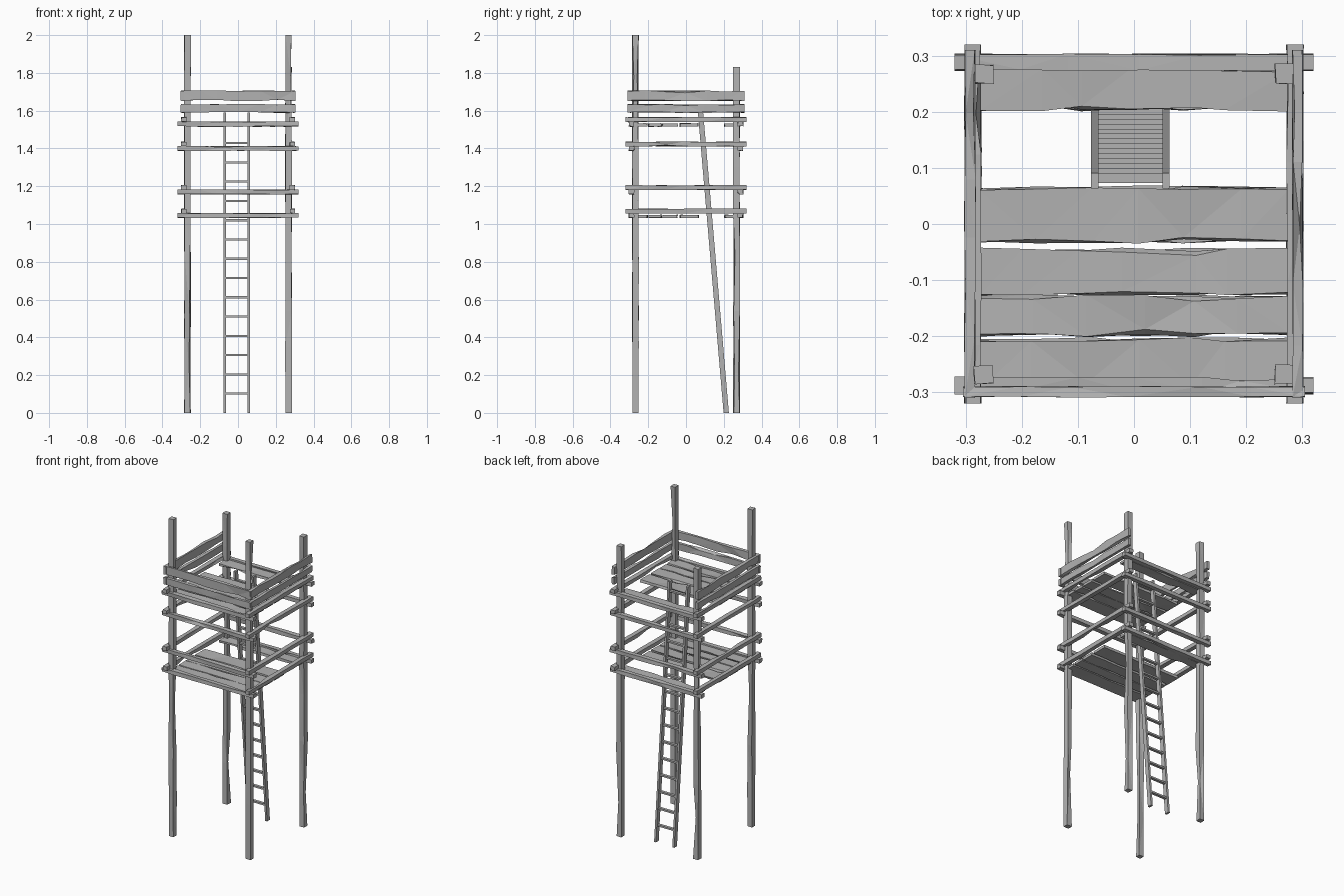
import bpy, bmesh, random
from mathutils import Vector

random.seed(4)
cube = bpy.data.objects.get("Cube")
if cube:
    bpy.data.objects.remove(cube, do_unlink=True)

wood = bpy.data.materials.new("weathered grey wood")
wood.use_nodes = True
GREY = (0.45, 0.45, 0.45, 1)
wood.diffuse_color = GREY
wood.node_tree.nodes["Principled BSDF"].inputs["Base Color"].default_value = GREY


def beam(name, centre, size, cuts=0, wobble=0.0, chips=0, shear=0.0):
    """Box cut along its longest side, with rough hewn edges and a few chips."""
    bm = bmesh.new()
    bmesh.ops.create_cube(bm, size=1)
    bmesh.ops.scale(bm, vec=size, verts=bm.verts)
    axis = max(range(3), key=lambda i: size[i])
    half = size[axis] / 2
    normal = Vector([float(i == axis) for i in range(3)])
    for i in range(1, cuts + 1):
        place = -half + 2 * half * (i + random.uniform(-0.25, 0.25)) / (cuts + 1)
        bmesh.ops.bisect_plane(bm, geom=bm.verts[:] + bm.edges[:] + bm.faces[:],
                               plane_co=normal * place, plane_no=normal)
    # Hewn unevenness, kept in proportion to the cross-section
    for v in bm.verts:
        for k in range(3):
            if k != axis:
                v.co[k] += random.uniform(-wobble, wobble) * min(size[k], 0.05)
    # Splinters: single inner corners pulled towards the middle
    inner = [v for v in bm.verts if abs(v.co[axis]) < half * 0.95]
    for v in random.sample(inner, min(chips, len(inner))):
        for k in range(3):
            if k != axis:
                v.co[k] -= 0.25 * min(size[k], 0.03) * (1 if v.co[k] > 0 else -1)
    # Lean along y, keeping the ends level
    for v in bm.verts:
        v.co.y += shear * v.co.z
    bmesh.ops.triangulate(bm, faces=bm.faces[:])
    bmesh.ops.recalc_face_normals(bm, faces=bm.faces[:])
    mesh = bpy.data.meshes.new(name)
    bm.to_mesh(mesh)
    bm.free()
    mesh.materials.append(wood)
    obj = bpy.data.objects.new(name, mesh)
    obj.location = centre
    bpy.context.collection.objects.link(obj)
    return obj


SIDES = (("right", -1), ("left", 1))
ENDS = (("front", -1, 2.0), ("back", 1, 1.83))

# Corner posts, taller at the front
for end, sy, height in ENDS:
    for side, sx in SIDES:
        beam(f"{end}_{side}_post", (sx * 0.268, sy * 0.268, height / 2),
             (0.033, 0.033, height), 6, 0.07, 3)

# Rails around both storeys; side rails sit on the front and back ones
for i, z in enumerate((1.045, 1.17, 1.4, 1.53)):
    for end, sy, _ in ENDS:
        beam(f"{end}_rail_{i + 1}", (0, sy * 0.288, z), (0.64, 0.028, 0.024), 5, 0.07, 1)
    for side, sx in SIDES:
        beam(f"{side}_rail_{i + 1}", (sx * 0.287, 0, z + 0.023),
             (0.028, 0.64, 0.024), 5, 0.07, 1)

# Parapet boards on three sides, open at the back
for name, z, width in (("lower", 1.612, 0.042), ("upper", 1.679, 0.05)):
    beam(f"front_{name}_board", (0, -0.299, z), (0.61, 0.018, width), 5, 0.08, 2)
    for side, sx in SIDES:
        beam(f"{side}_{name}_board", (sx * 0.292, 0, z), (0.018, 0.62, width), 5, 0.08, 2)

# Floor planks with a gap for the ladder
PLANKS = ((-0.25, 0.088), (-0.164, 0.068), (-0.085, 0.078), (0.017, 0.095), (0.24, 0.07))
for floor, z in (("lower", 1.04), ("upper", 1.524)):
    for i, (y, width) in enumerate(PLANKS):
        beam(f"{floor}_floor_plank_{i + 1}", (0, y, z), (0.55, width, 0.016), 5, 0.09, 3)

# Leaning ladder
TOP, FOOT_Y, HEAD_Y = 1.59, 0.213, 0.077
lean = (HEAD_Y - FOOT_Y) / TOP
for side, x in (("right", -0.07), ("left", 0.057)):
    beam(f"ladder_{side}_rail", (x, (FOOT_Y + HEAD_Y) / 2, TOP / 2),
         (0.013, 0.028, TOP), shear=lean)
for i in range(15):
    z = 0.102 * (i + 1)
    beam(f"ladder_rung_{i + 1}", (-0.0065, FOOT_Y + lean * z, z), (0.12, 0.018, 0.011))
